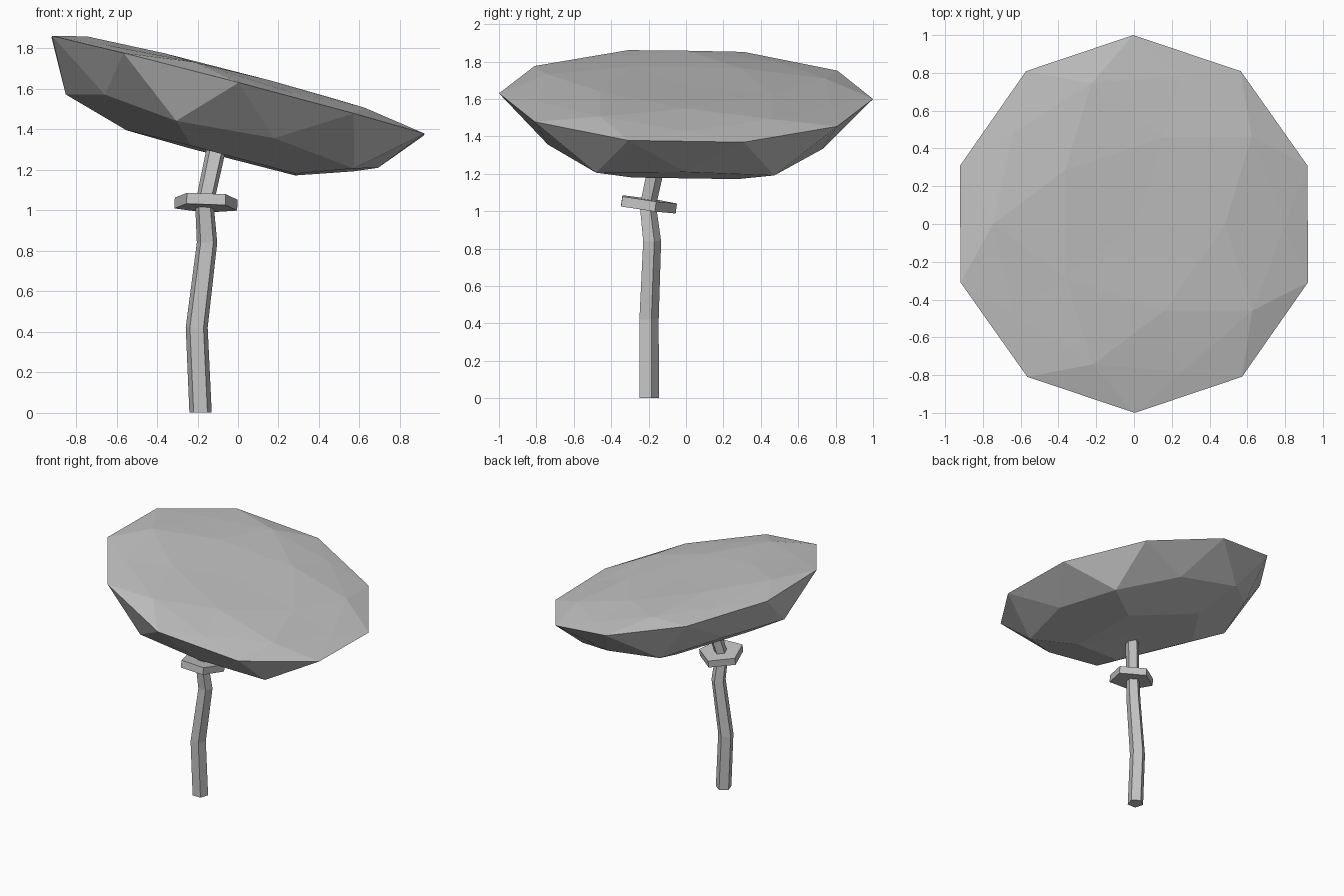
import bpy, bmesh, math
from mathutils import Matrix, Vector

cube = bpy.data.objects.get("Cube")
if cube:
    bpy.data.objects.remove(cube, do_unlink=True)

# Single stone-grey material
GREY = (0.55, 0.55, 0.55, 1.0)
mat = bpy.data.materials.new("stone_grey")
mat.use_nodes = True
mat.diffuse_color = GREY
mat.node_tree.nodes["Principled BSDF"].inputs["Base Color"].default_value = GREY


def loft(name, sections, sides=5):
    """Closed tube through (x, y, z, radius) sections, one corner to the back."""
    bm = bmesh.new()
    rings = []
    for x, y, z, r in sections:
        ring = []
        for i in range(sides):
            a = math.pi / 2 + i * math.tau / sides
            ring.append(bm.verts.new((x + r * math.cos(a), y + r * math.sin(a), z)))
        rings.append(ring)
    for low, high in zip(rings, rings[1:]):
        for i in range(sides):
            j = (i + 1) % sides
            bm.faces.new((low[i], low[j], high[j], high[i]))
    bm.faces.new(rings[0][::-1])
    bm.faces.new(rings[-1])
    bmesh.ops.recalc_face_normals(bm, faces=bm.faces)
    mesh = bpy.data.meshes.new(name)
    bm.to_mesh(mesh)
    bm.free()
    obj = bpy.data.objects.new(name, mesh)
    bpy.context.collection.objects.link(obj)
    mesh.materials.append(mat)
    return obj


# Bent five-sided stem, running up into the cap
loft("stem", [
    (-0.185, -0.203, 0.0, 0.058),
    (-0.204, -0.203, 0.42, 0.057),
    (-0.153, -0.186, 0.84, 0.053),
    (-0.166, -0.208, 1.03, 0.048),
    (-0.108, -0.150, 1.30, 0.051),
    (-0.090, -0.132, 1.38, 0.051),
])

# Tilted collar around the stem
collar = loft("collar", [(0, 0, -0.027, 0.163), (0, 0, 0.027, 0.163)])
collar.location = (-0.158, -0.213, 1.037)
collar.rotation_euler = (math.radians(-8), math.radians(2), 0)

# Cap: faceted ball, nearly flat on top and shallow below
bpy.ops.mesh.primitive_ico_sphere_add(subdivisions=2, radius=1)
cap = bpy.context.object
cap.name = "cap"
cap.data.materials.append(mat)

# Ball height -> (height above rim, depth below rim)
LEVELS = {1.0: (0.055, 0.347), 0.851: (0.058, 0.353),
          0.526: (0.046, 0.217), 0.447: (0.022, 0.258)}
for v in cap.data.vertices:
    if abs(v.co.z) < 0.1:
        continue
    level = min(LEVELS, key=lambda k: abs(k - abs(v.co.z)))
    above, below = LEVELS[level]
    spread = 0.92 if v.co.z > 0 else 0.908
    v.co = Vector((v.co.x * spread, v.co.y * spread, above if v.co.z > 0 else -below))
cap.data.update()
cap.location = (0, 0, 1.615)
cap.rotation_euler = (math.radians(-0.9), math.radians(14.7), 0)
bpy.ops.object.shade_flat()
